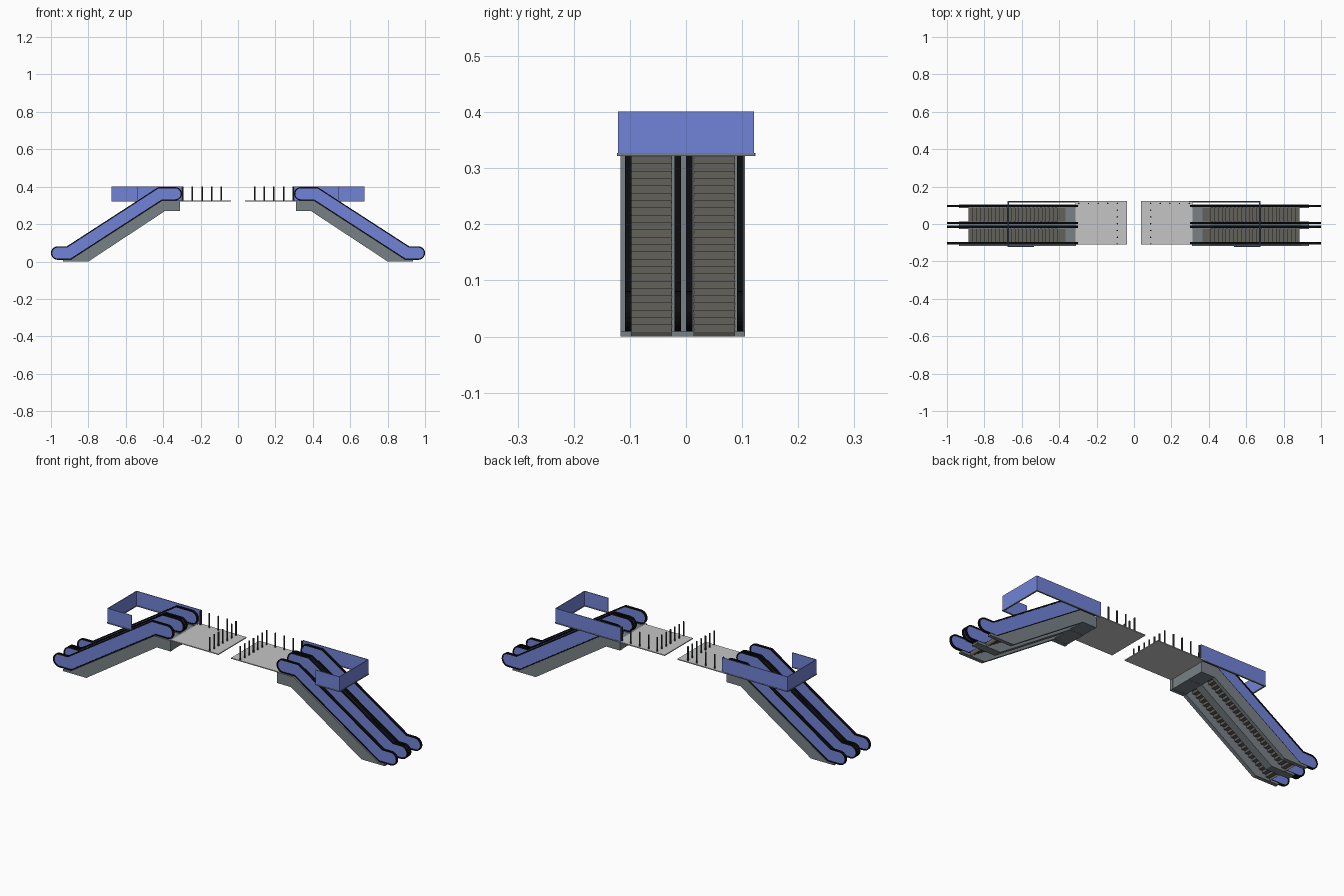
import bpy, bmesh, math
from mathutils import Vector

if "Cube" in bpy.data.objects:
    bpy.data.objects.remove(bpy.data.objects["Cube"])


def mat(name, r, g, b):
    m = bpy.data.materials.new(name)
    m.diffuse_color = (r, g, b, 1)
    m.use_nodes = True
    m.node_tree.nodes["Principled BSDF"].inputs["Base Color"].default_value = m.diffuse_color
    return m


BLUE = mat("blue_panel", 0.165, 0.225, 0.68)
BLACK = mat("black_rubber", 0.004, 0.004, 0.005)
STEEL = mat("blue_grey_steel", 0.19, 0.22, 0.24)
STEP = mat("dark_step", 0.125, 0.12, 0.105)
FLOOR = mat("light_floor", 0.56, 0.56, 0.56)
POST = mat("dark_post", 0.04, 0.043, 0.05)


def finish(name, bm, material):
    """Turn a bmesh into an object mirrored to the other side of x = 0."""
    bmesh.ops.recalc_face_normals(bm, faces=bm.faces)
    me = bpy.data.meshes.new(name)
    bm.to_mesh(me)
    bm.free()
    me.materials.append(material)
    ob = bpy.data.objects.new(name, me)
    bpy.context.collection.objects.link(ob)
    ob.modifiers.new("mirror", 'MIRROR').use_axis = (True, False, False)
    return ob


def add_prism(bm, pts, y0, y1):
    a = [bm.verts.new((x, y0, z)) for x, z in pts]
    b = [bm.verts.new((x, y1, z)) for x, z in pts]
    n = len(pts)
    bm.faces.new(a)
    bm.faces.new(b[::-1])
    for i in range(n):
        j = (i + 1) % n
        bm.faces.new((a[i], b[i], b[j], a[j]))


def add_box(bm, x0, x1, y0, y1, z0, z1):
    add_prism(bm, [(x0, z0), (x1, z0), (x1, z1), (x0, z1)], y0, y1)


def boxes(name, material, items):
    bm = bmesh.new()
    for it in items:
        add_box(bm, *it)
    return finish(name, bm, material)


# Centre line of the balustrade in the xz plane
LINE = [Vector(p) for p in ((0.336, 0.362), (0.415, 0.362), (0.905, 0.045), (0.964, 0.045))]
TILT = math.atan2(0.317, 0.49) / 2


def offset(p, r):
    """Mitred offset at a bend."""
    return (p.x + r * math.tan(TILT), p.y + r)


def outline(r, n=12):
    """Rounded-end band of half width r around the centre line."""
    a, b, c, d = LINE
    pts = [offset(b, r), offset(c, r)]
    pts += [(d.x + r * math.sin(t), d.y + r * math.cos(t))
            for t in (math.pi * i / n for i in range(n + 1))]
    pts += [offset(c, -r), offset(b, -r)]
    pts += [(a.x - r * math.sin(t), a.y - r * math.cos(t))
            for t in (math.pi * i / n for i in range(n + 1))]
    return pts


RAILS = (-0.103, -0.015, 0.006, 0.097)

# Balustrade panels and the handrail loops around them
for k, y in enumerate(RAILS):
    bm = bmesh.new()
    add_prism(bm, outline(0.031), y - 0.003, y + 0.003)
    finish(f"balustrade_panel_{k + 1}", bm, BLUE)

    bm = bmesh.new()
    loops = [[bm.verts.new((x, y + s, z)) for x, z in outline(r)]
             for r, s in ((0.036, -0.0057), (0.036, 0.0057), (0.0295, 0.0057), (0.0295, -0.0057))]
    n = len(loops[0])
    for q in range(4):
        p, o = loops[q], loops[(q + 1) % 4]
        for i in range(n):
            j = (i + 1) % n
            bm.faces.new((p[i], p[j], o[j], o[i]))
    finish(f"handrail_{k + 1}", bm, BLACK)

# Truss side beams
b_low, c_low = offset(LINE[1], -0.035), offset(LINE[2], -0.035)
truss = [(0.31, 0.27), (0.39, 0.27), (0.80, 0.0), (0.935, 0.0), (0.935, 0.01),
         c_low, b_low, (0.31, b_low[1])]
bm = bmesh.new()
for y0, y1 in ((-0.117, -0.097), (-0.026, 0.014), (0.086, 0.105)):
    add_prism(bm, truss, y0, y1)
finish("truss_beams", bm, STEEL)

# Upper landing box closing the truss
boxes("landing_box", STEEL, [
    (0.311, 0.389, -0.116, 0.104, 0.271, 0.276),
    (0.311, 0.316, -0.116, 0.104, 0.271, 0.325),
    (0.311, 0.365, -0.116, 0.104, 0.319, 0.325)])

# Step ribbons of both lanes
N = 24
X0, Z0, DX, DZ = 0.885, 0.008, -0.495 / N, 0.313 / N
top = []
for i in range(N):
    top += [(X0 + i * DX, Z0 + i * DZ), (X0 + i * DX, Z0 + (i + 1) * DZ)]
top += [(0.36, Z0 + N * DZ)]
under = [(x - 0.004, z - 0.008) for x, z in top]
bm = bmesh.new()
for y0, y1 in ((-0.098, -0.025), (0.013, 0.087)):
    a = [[bm.verts.new((x, y, z)) for x, z in prof]
         for prof, y in ((top, y0), (top, y1), (under, y1), (under, y0))]
    for q in range(4):
        p, o = a[q], a[(q + 1) % 4]
        for i in range(len(top) - 1):
            bm.faces.new((p[i], p[i + 1], o[i + 1], o[i]))
    for e in (0, -1):
        bm.faces.new([l[e] for l in a])
finish("steps", bm, STEP)

# Upper floor slab
boxes("floor_slab", FLOOR, [(0.037, 0.312, -0.11, 0.124, 0.322, 0.327)])

# Railing posts along the inner edge and the back edge
spots = [(0.089, -0.107 + i * 0.0362) for i in range(7)]
spots += [(0.089 + i * 0.0515, 0.11) for i in range(1, 5)]
bm = bmesh.new()
for x, y in spots:
    ring = [(x + 0.004 * math.cos(t), y + 0.004 * math.sin(t))
            for t in (math.tau * i / 8 for i in range(8))]
    lo = [bm.verts.new((u, v, 0.326)) for u, v in ring]
    hi = [bm.verts.new((u, v, 0.401)) for u, v in ring]
    bm.faces.new(lo)
    bm.faces.new(hi)
    for i in range(8):
        j = (i + 1) % 8
        bm.faces.new((lo[i], lo[j], hi[j], hi[i]))
finish("railing_posts", bm, POST)


# Parapet wall around the stair opening, with a thin ledge below
def parapet(name, material, t, z0, z1):
    boxes(name, material, [
        (0.295, 0.673 + t, 0.119 - t, 0.119 + t, z0, z1),
        (0.673 - t, 0.673 + t, -0.119 + t, 0.119 - t, z0, z1),
        (0.535, 0.673 + t, -0.119 - t, -0.119 + t, z0, z1)])


parapet("parapet_wall", BLUE, 0.002, 0.326, 0.401)
parapet("parapet_ledge", STEEL, 0.004, 0.322, 0.327)
